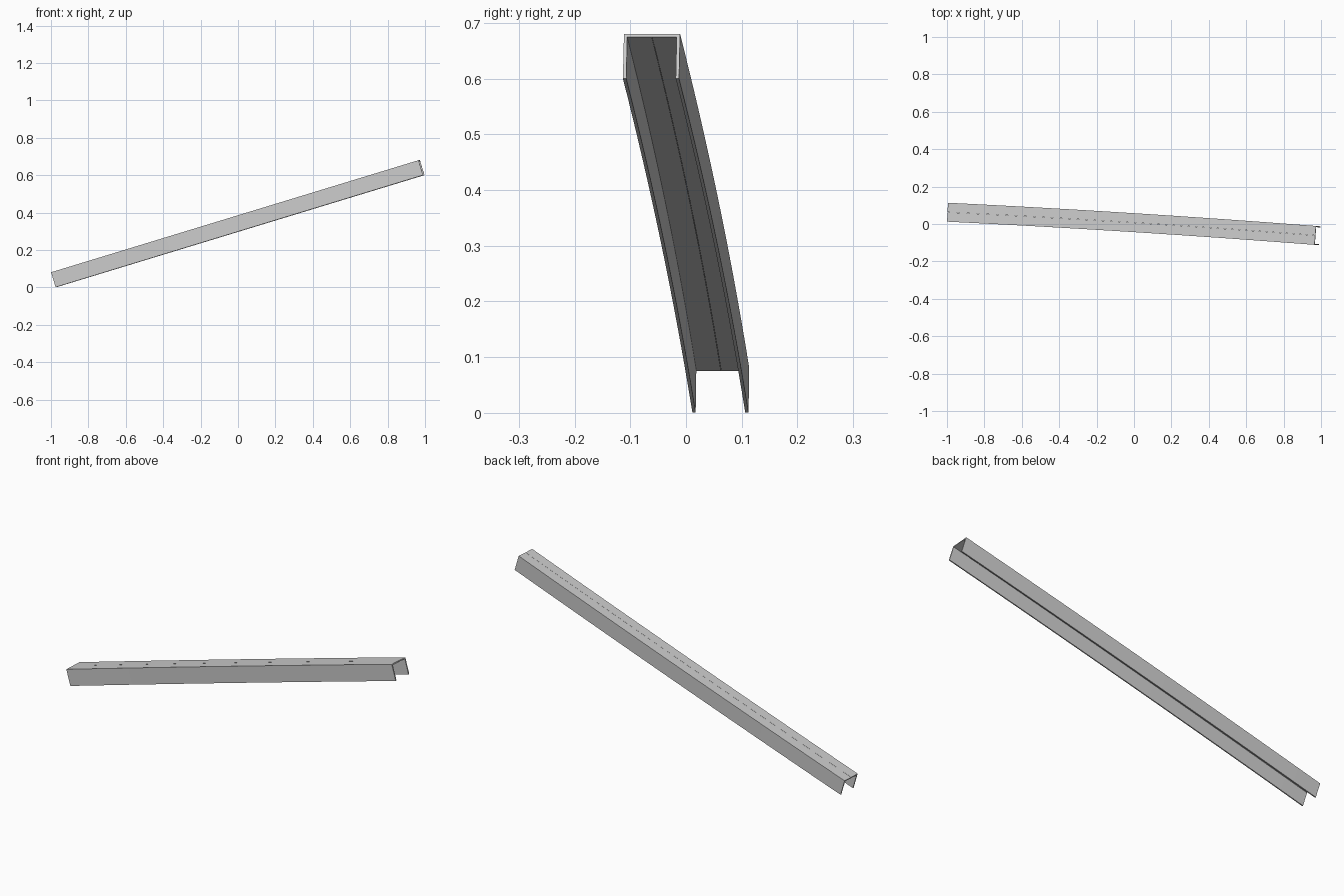
import bpy, bmesh
from mathutils import Vector

if "Cube" in bpy.data.objects:
    bpy.data.objects.remove(bpy.data.objects["Cube"])

# Centre line of the top face: sloped, with a slight sideways bow
START = Vector((-0.997, 0.063, 0.081))
END = Vector((0.969, -0.061, 0.680))
BOW = 0.007
STEPS = 16

HALF_W, DEPTH, WALL, GAP = 0.0505, 0.0835, 0.006, 0.0003

# L-shaped half section: (sideways, upward)
SECTION = [(GAP, 0), (HALF_W, 0), (HALF_W, -DEPTH), (HALF_W - WALL, -DEPTH),
           (HALF_W - WALL, -WALL), (GAP, -WALL)]


def station(t):
    """Position, sideways axis and upward axis along the rail."""
    pos = START.lerp(END, t)
    pos.y += BOW * 4 * t * (1 - t)
    tangent = END - START
    tangent.y += BOW * 4 * (1 - 2 * t)
    tangent.normalize()
    side = Vector((0, 0, 1)).cross(tangent).normalized()
    return pos, side, tangent.cross(side)


def half_channel(name, sign):
    bm = bmesh.new()
    rings = []
    for i in range(STEPS + 1):
        pos, side, up = station(i / STEPS)
        rings.append([bm.verts.new(pos + side * (a * sign) + up * b) for a, b in SECTION])
    n = len(SECTION)
    for r0, r1 in zip(rings, rings[1:]):
        for j in range(n):
            k = (j + 1) % n
            bm.faces.new((r0[j], r0[k], r1[k], r1[j]))
    bm.faces.new(rings[0])
    bm.faces.new(rings[-1])
    bmesh.ops.recalc_face_normals(bm, faces=bm.faces)
    mesh = bpy.data.meshes.new(name)
    bm.to_mesh(mesh)
    bm.free()
    obj = bpy.data.objects.new(name, mesh)
    bpy.context.collection.objects.link(obj)


# Two mirrored angle halves meeting at a fine seam along the top
half_channel("back_channel_half", 1)
half_channel("front_channel_half", -1)
